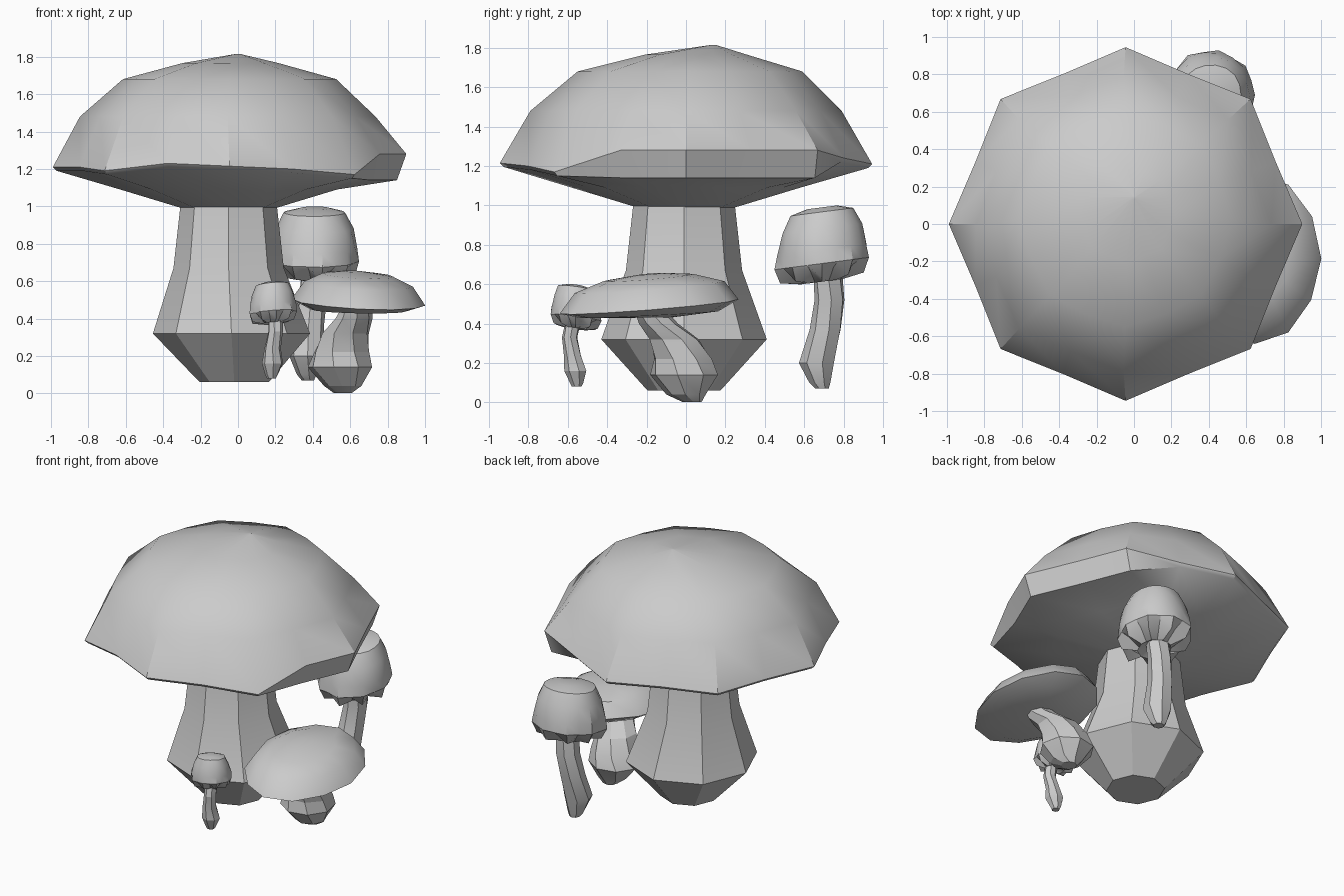
import bpy, random
from math import sin, cos, pi, radians
from mathutils import Vector

random.seed(4)


def loft(name, rings, smooth=30):
    """Closed skin through equal-sized rings listed from top to bottom."""
    n = len(rings[0])
    verts = [p for r in rings for p in r]
    faces = [tuple(range(n))]
    for i in range(len(rings) - 1):
        a, b = i * n, (i + 1) * n
        for k in range(n):
            j = (k + 1) % n
            faces.append((a + k, b + k, b + j, a + j))
    last = (len(rings) - 1) * n
    faces.append(tuple(reversed(range(last, last + n))))
    me = bpy.data.meshes.new(name)
    me.from_pydata(verts, [], faces)
    me.validate()
    me.shade_smooth()
    me.set_sharp_from_angle(angle=radians(smooth))
    ob = bpy.data.objects.new(name, me)
    bpy.context.collection.objects.link(ob)
    return ob


def ring(c, rx, ry=None, n=8, phase=0.0, tilt=(0, 0), fold=0.0, jitter=0.0):
    """Ellipse of points; odd points can fold inward, z follows a tilt."""
    ry = rx if ry is None else ry
    pts = []
    for k in range(n):
        a = 2 * pi * k / n + phase
        s = (1 - fold * (k % 2)) * (1 + random.uniform(-jitter, jitter))
        x, y = rx * s * cos(a), ry * s * sin(a)
        z = c[2] + tilt[0] * x + tilt[1] * y
        pts.append(Vector((c[0] + x, c[1] + y, z)))
    return pts


def stem(name, path, n=8, phase=0.0, twist=0.0):
    """Stem from (x, y, z, radius) stations, top to bottom."""
    return loft(name, [ring(p[:3], p[3], n=n, phase=phase + twist * i)
                       for i, p in enumerate(path)], 20)


# --- Big cap: an octagon with a mid point on each edge, uneven rim ---
RIM = [1.28, 1.28, 1.28, 1.24, 1.21, 1.21, 1.20, 1.21,
       1.21, 1.21, 1.19, 1.23, 1.215, 1.20, 1.17, 1.28]
OCT = 1 - cos(pi / 8) ** 2


def big_ring(cx, cy, r, z, fold=OCT):
    return ring((cx, cy, z), r, n=16, fold=fold * 0.55)


rim = big_ring(-0.045, 0, 0.945, 1.2)
lip = big_ring(-0.045, 0, 0.925, 1.2)
for k in range(16):
    rim[k].z = RIM[k]
    cut = k in (15, 0, 1, 2)
    lip[k].z = 1.14 if cut else RIM[k] - 0.02
    if cut:
        lip[k].x -= 0.03
loft("big_cap", [
    big_ring(0.0, 0.14, 0.01, 1.815),
    big_ring(-0.04, 0.05, 0.26, 1.765),
    big_ring(-0.045, 0.02, 0.57, 1.68, 0.08),
    big_ring(-0.055, 0, 0.79, 1.48, 0.12),
    rim, lip,
    big_ring(-0.05, 0, 0.58, 1.09),
    big_ring(-0.05, 0, 0.25, 0.99),
], 35)

# --- Big stem ---
stem("big_stem", [(-0.05, -0.01, 1.03, 0.255), (-0.05, -0.01, 0.67, 0.295),
                  (-0.035, -0.01, 0.32, 0.42), (-0.02, -0.01, 0.06, 0.185)])

# --- Flat-capped mushroom on the right ---
T = (-0.05, 0.08)
fc = (0.645, -0.185)
loft("flat_cap", [
    ring((0.62, -0.18, 0.652), 0.05, 0.06, 12, tilt=T),
    ring((0.64, -0.19, 0.633), 0.19, 0.23, 12, tilt=T),
    ring((*fc, 0.585), 0.29, 0.38, 12, tilt=T),
    ring((*fc, 0.487), 0.355, 0.45, 12, tilt=T, jitter=0.02),
    ring((*fc, 0.445), 0.26, 0.35, 12, tilt=(-0.02, 0.05)),
    ring((0.64, -0.17, 0.43), 0.08, 0.09, 12),
], 35)
stem("flat_mushroom_stem", [(0.635, -0.17, 0.45, 0.085), (0.62, -0.14, 0.40, 0.10),
                            (0.575, -0.06, 0.32, 0.13), (0.555, -0.015, 0.22, 0.155),
                            (0.545, -0.01, 0.14, 0.175), (0.56, 0.0, 0.04, 0.10),
                            (0.56, 0.03, 0.003, 0.05)], twist=0.15)


# --- Two round, wrinkled mushrooms share one cap profile ---
def round_cap(name, x, y, top, height, r, tilt):
    prof = [(0.32, 0.0, 0, 0), (0.68, 0.06, 0, 0.03), (0.86, 0.28, 0.02, 0.03),
            (0.97, 0.56, 0.03, 0.03), (1.0, 0.74, 0.06, 0.03),
            (0.88, 0.93, 0.17, 0.03), (0.45, 0.98, 0.05, 0), (0.2, 0.9, 0, 0)]
    rings = [ring((x, y, top - h * height), s * r, n=18, fold=f, tilt=tilt, jitter=j)
             for s, h, f, j in prof]
    for k in range(1, 18, 2):            # ragged lower edge
        rings[5][k].z += 0.12 * height
    loft(name, rings, 30)


round_cap("tall_round_cap", 0.41, 0.69, 0.99, 0.385, 0.24, (0.0, 0.13))
stem("tall_round_stem", [(0.41, 0.72, 0.66, 0.075), (0.40, 0.73, 0.52, 0.078),
                         (0.38, 0.71, 0.37, 0.082), (0.365, 0.665, 0.2, 0.092),
                         (0.37, 0.68, 0.10, 0.055), (0.375, 0.69, 0.07, 0.035)],
     n=7, twist=0.1)

round_cap("small_round_cap", 0.185, -0.56, 0.595, 0.225, 0.13, (0.08, -0.13))
stem("small_round_stem", [(0.20, -0.575, 0.40, 0.04), (0.20, -0.59, 0.33, 0.04),
                          (0.185, -0.575, 0.24, 0.045), (0.185, -0.56, 0.16, 0.058),
                          (0.18, -0.555, 0.10, 0.035), (0.18, -0.555, 0.08, 0.025)],
     n=7, twist=0.1)
